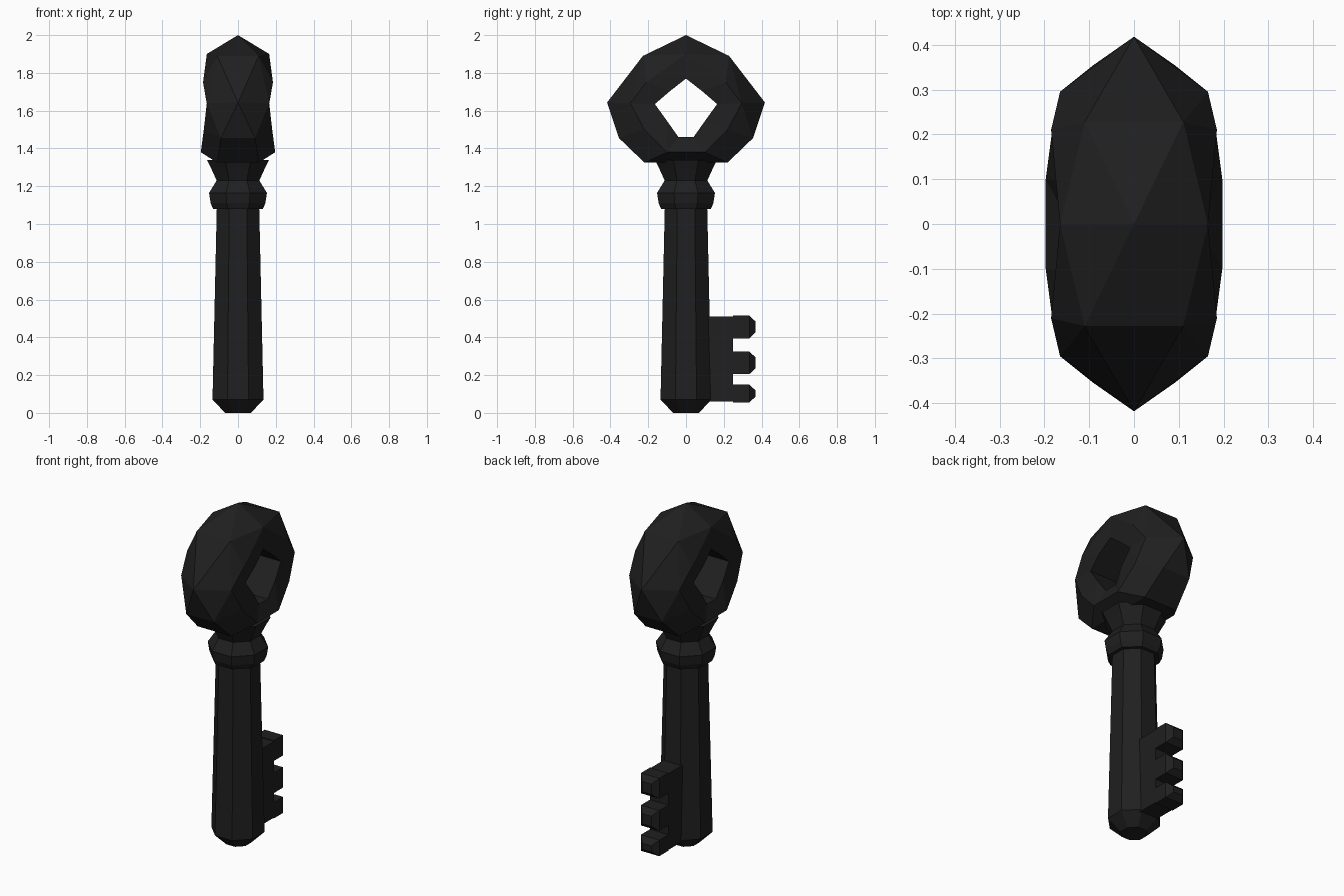
import bpy, bmesh, math

if "Cube" in bpy.data.objects:
    bpy.data.objects.remove(bpy.data.objects["Cube"])

iron = bpy.data.materials.new("black_iron")
iron.diffuse_color = (0.014, 0.014, 0.014, 1)
iron.use_nodes = True
iron.node_tree.nodes["Principled BSDF"].inputs["Base Color"].default_value = iron.diffuse_color


def finish(bm, name):
    bmesh.ops.remove_doubles(bm, verts=bm.verts, dist=0.0005)
    bmesh.ops.recalc_face_normals(bm, faces=bm.faces)
    mesh = bpy.data.meshes.new(name)
    bm.to_mesh(mesh)
    bm.free()
    mesh.materials.append(iron)
    obj = bpy.data.objects.new(name, mesh)
    bpy.context.collection.objects.link(obj)
    return obj


def bridge(bm, a, b, closed=True):
    n = len(a)
    for i in range(n):
        j = (i + 1) % n
        bm.faces.new((a[i], a[j], b[j], b[i]))


def lathe(name, profile, sides=8):
    """Eight-sided turned part; radii are measured to the flats."""
    bm = bmesh.new()
    rings = []
    for r, z in profile:
        r /= math.cos(math.pi / sides)
        rings.append([bm.verts.new((r * math.cos((i + .5) * math.tau / sides),
                                    r * math.sin((i + .5) * math.tau / sides), z))
                      for i in range(sides)])
    for a, b in zip(rings, rings[1:]):
        bridge(bm, a, b)
    bm.faces.new(rings[0])
    bm.faces.new(rings[-1])
    return finish(bm, name)


def block(bm, t, sections):
    """Block along y from sections (y, z low, z high, inset)."""
    rings = []
    for y, z0, z1, d in sections:
        rings.append([bm.verts.new(p) for p in (
            (-t + d, y, z0 + d), (t - d, y, z0 + d),
            (t - d, y, z1 - d), (-t + d, y, z1 - d))])
    for a, b in zip(rings, rings[1:]):
        bridge(bm, a, b)
    bm.faces.new(rings[0])
    bm.faces.new(rings[-1])


# Shaft with chamfered foot
lathe("shaft", [(0.068, 0), (0.135, 0.07), (0.112, 1.10)])

# Collar and flared neck under the handle
lathe("collar", [(0.132, 1.08), (0.145, 1.11), (0.153, 1.165),
                 (0.113, 1.23), (0.14, 1.29), (0.165, 1.34)])

# Bit: plate and three chamfered teeth
bm = bmesh.new()
block(bm, 0.06, [(0.08, 0.06, 0.51, 0), (0.25, 0.06, 0.51, 0)])
for z0, z1 in ((0.055, 0.15), (0.205, 0.325), (0.395, 0.515)):
    block(bm, 0.06, [(0.25, z0, z1, 0), (0.335, z0, z1, 0), (0.367, z0, z1, 0.03)])
finish(bm, "bit")

# Faceted bow: half ring sections as (x, y, z) for outer, side and inner points
half = [
    ((0, 0, 2.0), (0.165, 0, 1.90), (0.165, 0, 1.77)),
    ((0.11, 0.228, 1.89), (0.185, 0.21, 1.75), (0.172, 0.083, 1.705)),
    ((0, 0.418, 1.643), (0.165, 0.295, 1.64), (0.165, 0.165, 1.635)),
    ((0.09, 0.355, 1.455), (0.181, 0.22, 1.50), (0.172, 0.10, 1.545)),
    ((0.11, 0.22, 1.325), (0.197, 0.10, 1.38), (0.165, 0.04, 1.46)),
]
sections = half + [[(x, -y, z) for x, y, z in s] for s in half[:0:-1]]
bm = bmesh.new()
rings = []
for s in sections:
    pts = list(s) + [(-x, y, z) for x, y, z in reversed(s)]
    rings.append([bm.verts.new(p) for p in pts])
for i, ring in enumerate(rings):
    bridge(bm, ring, rings[(i + 1) % len(rings)])
bmesh.ops.triangulate(bm, faces=bm.faces)
finish(bm, "bow")
